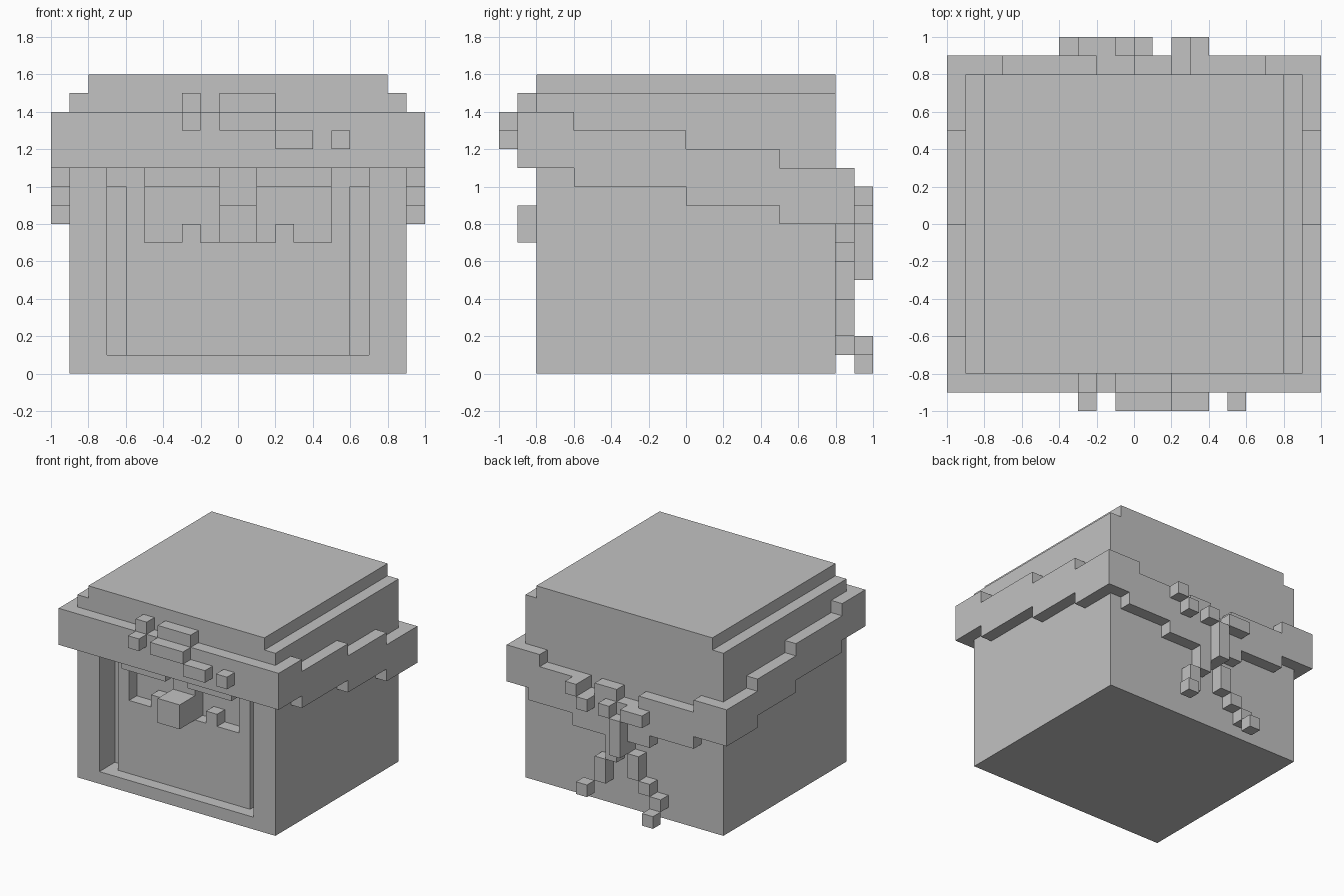
import bpy, bmesh, math
from itertools import product
from mathutils import Vector

UNIT = 0.1  # size of one building cube

cube = bpy.data.objects.get("Cube")
if cube:
    bpy.data.objects.remove(cube, do_unlink=True)

grey = bpy.data.materials.new("plain_grey")
grey.use_nodes = True
colour = (0.54, 0.54, 0.54, 1)
grey.diffuse_color = colour
grey.node_tree.nodes["Principled BSDF"].inputs["Base Color"].default_value = colour

parts = {}   # part name -> set of cubes
taken = set()


def fill(name, x, y, z, mirror=False):
    """Fill a block given as (low, high) cube ranges on each axis."""
    cells = set(product(range(*x), range(*y), range(*z)))
    if mirror:
        cells |= {(-1 - i, j, k) for i, j, k in cells}
    cells -= taken
    parts.setdefault(name, set()).update(cells)
    taken.update(cells)


# Head: solid core, stepped crown and the frame around the face opening
fill("head", (-9, 9), (-6, 8), (0, 15))
fill("head", (-9, 9), (-8, -6), (11, 15))
fill("head", (-9, 9), (-8, -6), (0, 1))
fill("head", (7, 9), (-8, -6), (1, 11), True)
fill("crown", (-8, 8), (-8, 8), (15, 16))

# Face: panel with two sockets, brows, pupils and a nose
fill("face", (-6, 6), (-7, -6), (1, 7))
fill("face", (5, 6), (-7, -6), (7, 11), True)
fill("face", (-1, 1), (-7, -6), (7, 11))
fill("brows", (1, 5), (-8, -6), (10, 11), True)
fill("pupils", (2, 3), (-7, -6), (7, 8), True)
fill("nose", (-1, 1), (-9, -7), (7, 9))
fill("side_locks", (6, 7), (-7, -6), (10, 11), True)

# Headband: level at the front, stepping down along the sides
fill("headband", (-10, 10), (-9, -8), (11, 14))
for y, low in (((-9, -6), 11), ((-6, 0), 10), ((0, 5), 9), ((5, 9), 8)):
    fill("headband", (9, 10), y, (low, low + 3), True)

# Headband at the back, dipping toward the knot
for x, z in (((8, 10), (8, 11)), ((7, 8), (7, 11)), ((4, 7), (7, 10)),
             ((3, 4), (6, 10)), ((-2, 3), (6, 9)), ((-3, -2), (6, 10)),
             ((-7, -3), (7, 10)), ((-10, -7), (8, 11))):
    fill("headband", x, (8, 9), z)

# Raised ornament on the front of the band
for x in ((-3, -2), (-1, 2)):
    fill("band_ornament", x, (-9, -8), (14, 15))
    fill("band_ornament", x, (-10, -9), (13, 14))
for x in ((2, 4), (5, 6)):
    fill("band_ornament", x, (-10, -9), (12, 13))

# Knot at the back
fill("knot", (0, 2), (8, 9), (9, 10))
for x, z in (((3, 4), (9, 10)), ((2, 3), (8, 9)), ((0, 1), (8, 9)),
             ((-3, -1), (8, 9)), ((-1, 0), (5, 8))):
    fill("knot", x, (9, 10), z)

# Two loose tails hanging from the knot
for x, y, z in ((0, 8, (4, 6)), (1, 8, (2, 4)), (2, 9, (1, 2))):
    fill("left_tail", (x, x + 1), (y, y + 1), z)
for x, y, z in ((-1, 8, (5, 6)), (-2, 8, (3, 5)), (-3, 8, (2, 3)),
                (-4, 8, (1, 2)), (-4, 9, (0, 1))):
    fill("right_tail", (x, x + 1), (y, y + 1), z)


def build(name, cells):
    """Make a mesh from the exposed cube sides and merge flat areas."""
    bm = bmesh.new()
    for cell in sorted(cells):
        for axis, sign in product(range(3), (-1, 1)):
            step = Vector((0, 0, 0))
            step[axis] = sign
            if tuple(int(c + s) for c, s in zip(cell, step)) in taken:
                continue
            u = Vector((0, 0, 0))
            u[(axis + 1) % 3] = 1
            v = step.cross(u)
            mid = Vector(cell) + Vector((0.5, 0.5, 0.5)) + step / 2
            ring = [(-u - v), (u - v), (u + v), (v - u)]
            bm.faces.new([bm.verts.new((mid + c / 2) * UNIT) for c in ring])
    bmesh.ops.remove_doubles(bm, verts=bm.verts, dist=UNIT / 100)
    bmesh.ops.dissolve_limit(bm, angle_limit=math.radians(1),
                             verts=bm.verts, edges=bm.edges)
    mesh = bpy.data.meshes.new(name)
    bm.to_mesh(mesh)
    bm.free()
    mesh.materials.append(grey)
    bpy.context.collection.objects.link(bpy.data.objects.new(name, mesh))


for part_name, part_cells in parts.items():
    build(part_name, part_cells)
